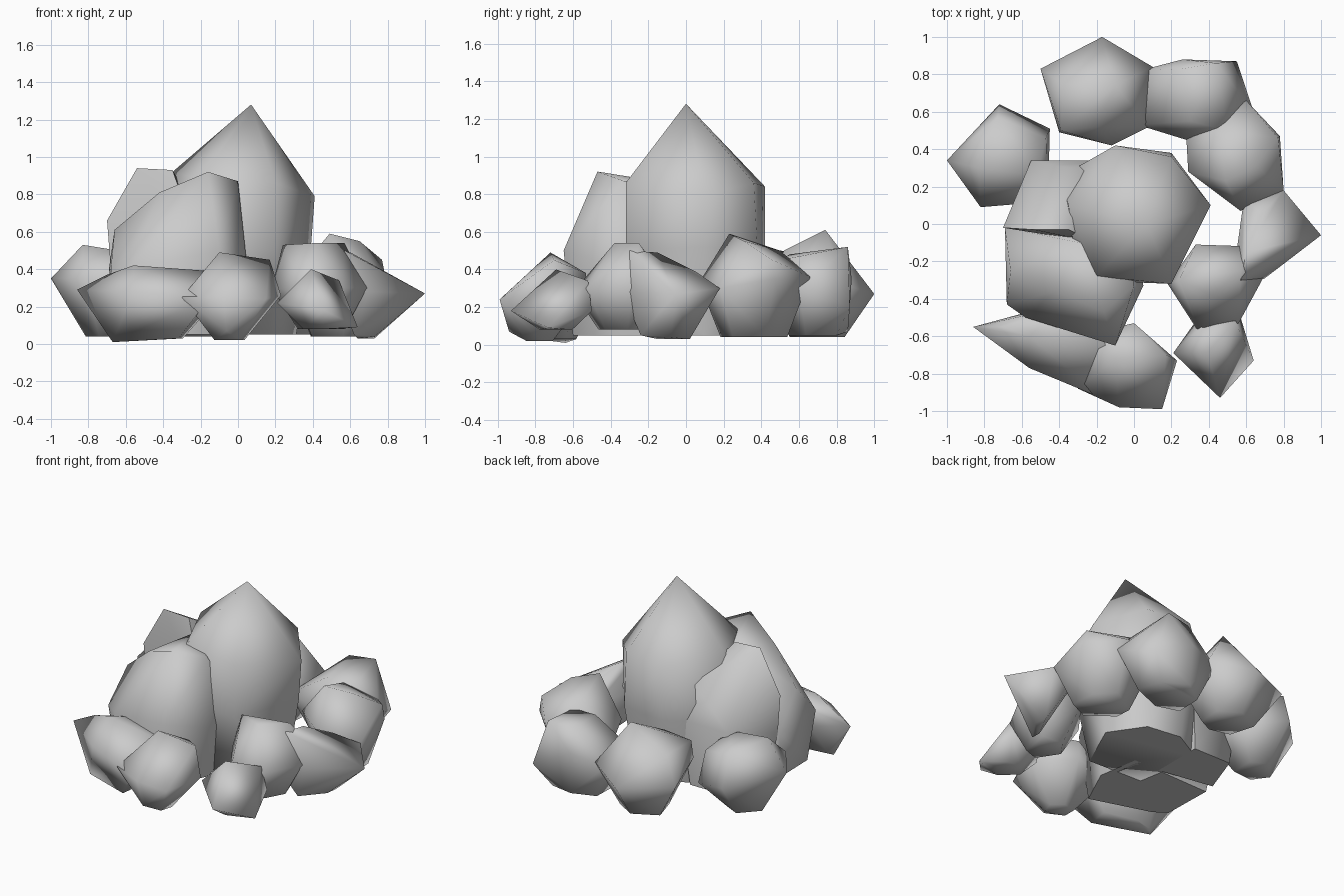
import bpy
import bmesh
import math
from mathutils import Vector

default_cube = bpy.data.objects.get("Cube")
if default_cube:
    bpy.data.objects.remove(default_cube, do_unlink=True)

# One plain stone colour
stone = bpy.data.materials.new("grey_stone")
stone.use_nodes = True
stone_colour = (.6, .6, .6, 1)
stone.diffuse_color = stone_colour
shader = next(n for n in stone.node_tree.nodes if n.type == "BSDF_PRINCIPLED")
shader.inputs["Base Color"].default_value = stone_colour
shader.inputs["Roughness"].default_value = .8


def rock(name, corners, girdle, foot_height=.04, foot_scale=.5):
    """Convex rock: free corners, widest corners, and a foot drawn in from the girdle."""
    girdle = [Vector(corner) for corner in girdle]
    centre = sum(girdle, Vector()) / len(girdle)
    foot = [centre.lerp(corner, foot_scale) for corner in girdle]
    for corner in foot:
        corner.z = foot_height

    bm = bmesh.new()
    for corner in [Vector(c) for c in corners] + girdle + foot:
        bm.verts.new(corner)
    hull = bmesh.ops.convex_hull(bm, input=bm.verts)
    inside = {v for v in hull["geom_interior"] + hull["geom_unused"]
              if isinstance(v, bmesh.types.BMVert)}
    bmesh.ops.delete(bm, geom=list(inside), context="VERTS")
    bmesh.ops.recalc_face_normals(bm, faces=bm.faces)

    mesh = bpy.data.meshes.new(name)
    bm.to_mesh(mesh)
    bm.free()
    mesh.materials.append(stone)
    obj = bpy.data.objects.new(name, mesh)
    bpy.context.collection.objects.link(obj)
    bpy.ops.object.select_all(action="DESELECT")
    obj.select_set(True)
    bpy.context.view_layer.objects.active = obj
    bpy.ops.object.shade_smooth_by_angle(angle=math.radians(80))


# Central boulder and its two shoulders
rock("central_peak",
     corners=[(.07, 0, 1.28), (.2, .36, .86), (-.1, .42, .84), (-.35, .1, .92),
              (-.2, -.28, .88), (.2, -.32, .86), (.41, .1, .79)],
     girdle=[(.39, .1, .52), (.2, .38, .5), (-.1, .42, .5), (-.4, .25, .5),
             (-.3, -.3, .5), (.2, -.32, .5)],
     foot_height=.05, foot_scale=.8)
rock("front_shoulder",
     corners=[(-.16, -.47, .92), (0, -.33, .87), (-.42, -.36, .81),
              (-.66, -.25, .61), (-.29, -.1, .86)],
     girdle=[(-.68, -.43, .4), (-.58, -.5, .4), (-.1, -.65, .5),
             (.05, -.33, .4), (0, 0, .4), (-.69, -.02, .4)],
     foot_height=.05, foot_scale=.85)
rock("back_shoulder",
     corners=[(-.54, -.03, .94), (-.35, -.03, .93), (-.7, -.02, .66),
              (-.25, .28, .75)],
     girdle=[(-.55, .34, .5), (-.2, .34, .5), (-.2, -.1, .5), (-.68, -.02, .4)],
     foot_height=.05, foot_scale=.8)

# Ring of smaller rocks
rock("right_side_rock",
     corners=[(-.83, .3, .53), (-.73, .57, .49), (-.47, .46, .41), (-.52, .26, .48)],
     girdle=[(-1, .34, .35), (-.72, .64, .28), (-.45, .51, .2),
             (-.46, .12, .3), (-.82, .09, .35)],
     foot_scale=.4)
rock("back_rock",
     corners=[(-.1, .74, .61), (-.38, .75, .46), (-.2, .52, .5), (-.39, .5, .47)],
     girdle=[(-.5, .83, .3), (-.17, 1, .27), (.1, .84, .32),
             (.08, .52, .3), (-.12, .42, .3), (-.4, .49, .35)])
rock("back_left_rock",
     corners=[(.44, .86, .52), (.26, .83, .51), (.3, .55, .48), (.5, .5, .45),
              (.27, .86, .07)],
     girdle=[(.55, .87, .2), (.26, .88, .35), (.03, .82, .3), (.02, .53, .3),
             (.28, .45, .3), (.64, .6, .3)],
     foot_height=.05, foot_scale=.6)
rock("left_rock",
     corners=[(.49, .23, .59), (.65, .31, .55), (.77, .46, .45), (.45, .5, .5)],
     girdle=[(.78, .47, .35), (.8, .18, .3), (.57, .07, .33), (.29, .28, .35),
             (.28, .46, .3), (.6, .66, .36)],
     foot_scale=.6)
rock("left_point_rock",
     corners=[(.6, -.15, .49), (.68, .05, .39), (.57, -.3, .5), (.62, -.24, .05),
              (.64, -.15, .03), (.73, .02, .03)],
     girdle=[(1, -.06, .27), (.8, .18, .3), (.59, .15, .3), (.6, -.12, .3),
             (.52, -.35, .3), (.7, -.29, .28)],
     foot_scale=.1)
rock("front_left_rock",
     corners=[(.24, -.3, .53), (.57, -.25, .54), (.42, -.38, .54)],
     girdle=[(.33, -.11, .35), (.63, -.12, .35), (.69, -.29, .3),
             (.56, -.53, .3), (.36, -.6, .28), (.18, -.32, .3)],
     foot_height=.08)
rock("front_left_small_rock",
     corners=[(.39, -.69, .4), (.54, -.52, .34), (.36, -.55, .33)],
     girdle=[(.46, -.93, .18), (.64, -.73, .09), (.57, -.5, .18),
             (.33, -.52, .2), (.21, -.69, .22)],
     foot_height=.08, foot_scale=.4)
rock("front_rock",
     corners=[(-.1, -.72, .49), (.17, -.7, .45), (0, -.53, .38), (-.06, -.94, .07)],
     girdle=[(.15, -.99, .24), (-.08, -.98, .25), (-.3, -.88, .25),
             (-.3, -.6, .25), (0, -.53, .25), (.23, -.73, .26)],
     foot_height=.02, foot_scale=.3)
rock("front_right_rock",
     corners=[(-.7, -.55, .37), (-.56, -.6, .42), (-.15, -.65, .39),
              (-.4, -.45, .4), (-.67, -.64, .01)],
     girdle=[(-.86, -.55, .29), (-.56, -.77, .28), (-.15, -.94, .25),
             (-.1, -.6, .25), (-.6, -.48, .25)],
     foot_height=.03, foot_scale=.45)
